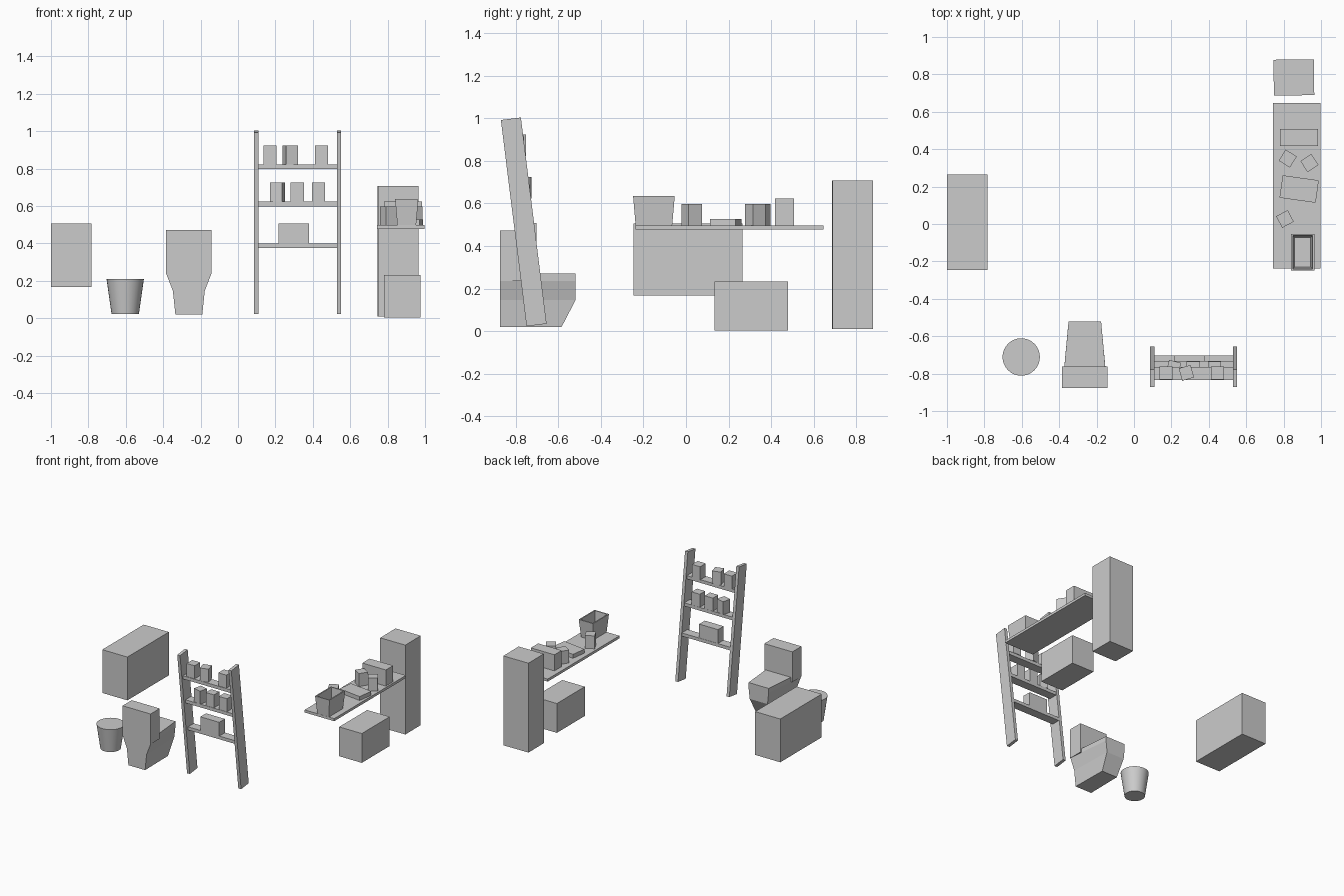
import bpy, bmesh, math
from mathutils import Matrix

if "Cube" in bpy.data.objects:
    bpy.data.objects.remove(bpy.data.objects["Cube"])


def mesh_object(name, bm):
    bmesh.ops.recalc_face_normals(bm, faces=bm.faces[:])
    me = bpy.data.meshes.new(name)
    bm.to_mesh(me)
    bm.free()
    ob = bpy.data.objects.new(name, me)
    bpy.context.collection.objects.link(ob)
    return ob


def box(name, x, y, z, turn=0.0, lean=0.0):
    """Box from (min, max) ranges, turned about z and leaned about x, in degrees."""
    bm = bmesh.new()
    bmesh.ops.create_cube(bm, size=1)
    bmesh.ops.scale(bm, vec=(x[1] - x[0], y[1] - y[0], z[1] - z[0]), verts=bm.verts)
    ob = mesh_object(name, bm)
    ob.location = (sum(x) / 2, sum(y) / 2, sum(z) / 2)
    ob.rotation_euler = (math.radians(lean), 0, math.radians(turn))
    return ob


def item(name, cx, cy, w, d, z, h, turn=0.0):
    """Box placed by centre, standing on height z."""
    return box(name, (cx - w / 2, cx + w / 2), (cy - d / 2, cy + d / 2), (z, z + h), turn)


def loft(name, rings, close=True, cap_end=True):
    bm = bmesh.new()
    vr = [[bm.verts.new(p) for p in r] for r in rings]
    for a, b in zip(vr, vr[1:]):
        n = len(a)
        for i in range(n):
            bm.faces.new((a[i], a[(i + 1) % n], b[(i + 1) % n], b[i]))
    bm.faces.new(vr[0][::-1])
    if cap_end:
        bm.faces.new(vr[-1])
    return mesh_object(name, bm)


# Large boxes
box("wall_cabinet", (-1.0, -0.783), (-0.247, 0.265), (0.167, 0.505))
box("tall_cabinet", (0.747, 0.963), (0.688, 0.879), (0.01, 0.708), turn=0.5)
box("low_box", (0.78, 0.975), (0.135, 0.48), (0.003, 0.232))

# Waste bin
bm = bmesh.new()
bmesh.ops.create_cone(bm, cap_ends=True, segments=32, radius1=0.073, radius2=0.1, depth=0.188,
                      matrix=Matrix.Translation((-0.603, -0.711, 0.116)))
waste_bin = mesh_object("waste_bin", bm)
bpy.context.view_layer.objects.active = waste_bin
waste_bin.select_set(True)
bpy.ops.object.shade_smooth_by_angle(angle=math.radians(30))

# Toilet: tank and tapered bowl
cx = -0.263
box("toilet_tank", (cx - 0.121, cx + 0.121), (-0.876, -0.763), (0.236, 0.472))
# level: height, back half width, front half width, back y, front y
levels = [(0.02, 0.072, 0.068, -0.874, -0.585),
          (0.145, 0.085, 0.077, -0.874, -0.52),
          (0.236, 0.120, 0.087, -0.874, -0.52),
          (0.27, 0.119, 0.087, -0.87, -0.52)]
loft("toilet_bowl", [[(cx - b, y0, z), (cx + b, y0, z), (cx + f, y1, z), (cx - f, y1, z)]
                     for z, b, f, y0, y1 in levels])

# Leaning ladder shelf
lean = 7.1
for side, x0 in (("left", 0.085), ("right", 0.528)):
    box("ladder_rail_" + side, (x0, x0 + 0.024), (-0.811, -0.716), (0.0245, 1.0025), lean=lean)
for label, z, front in (("low", 0.387, -0.702), ("middle", 0.61, -0.733), ("top", 0.81, -0.765)):
    box("ladder_shelf_" + label, (0.107, 0.53), (front - 0.07, front), (z - 0.0125, z + 0.0125))

item("shelf_basket", 0.298, -0.739, 0.163, 0.07, 0.3995, 0.108)
for i, (x, w, t) in enumerate(((0.172, 0.07, 0), (0.28, 0.066, 16), (0.446, 0.07, 0))):
    item(f"top_shelf_jar_{i}", x, -0.796, w, 0.069, 0.8225, 0.102, t)
for i, (x, w, t) in enumerate(((0.212, 0.066, -14), (0.317, 0.07, 0), (0.43, 0.07, 0))):
    item(f"middle_shelf_jar_{i}", x, -0.767, w, 0.066, 0.6225, 0.102, t)

# Counter with things standing on it
box("counter", (0.742, 0.998), (-0.238, 0.647), (0.477, 0.497))
top = 0.497
item("counter_box", 0.883, 0.463, 0.203, 0.09, top, 0.126)
item("counter_folded_towel", 0.883, 0.187, 0.195, 0.121, top, 0.031, -8)
for i, (x, y, t) in enumerate(((0.807, 0.027, 28), (0.822, 0.35, -32), (0.938, 0.326, 33))):
    item(f"counter_jar_{i}", x, y, 0.07, 0.07, top, 0.101, t)


# Open flared basket with thin walls
def rect(hx, hy, z):
    return [(0.902 + sx * hx, -0.151 + sy * hy, z)
            for sx, sy in ((-1, -1), (1, -1), (1, 1), (-1, 1))]


loft("counter_basket", [rect(0.05, 0.086, top), rect(0.062, 0.098, 0.636),
                        rect(0.053, 0.089, 0.636), rect(0.043, 0.079, top + 0.01)])
